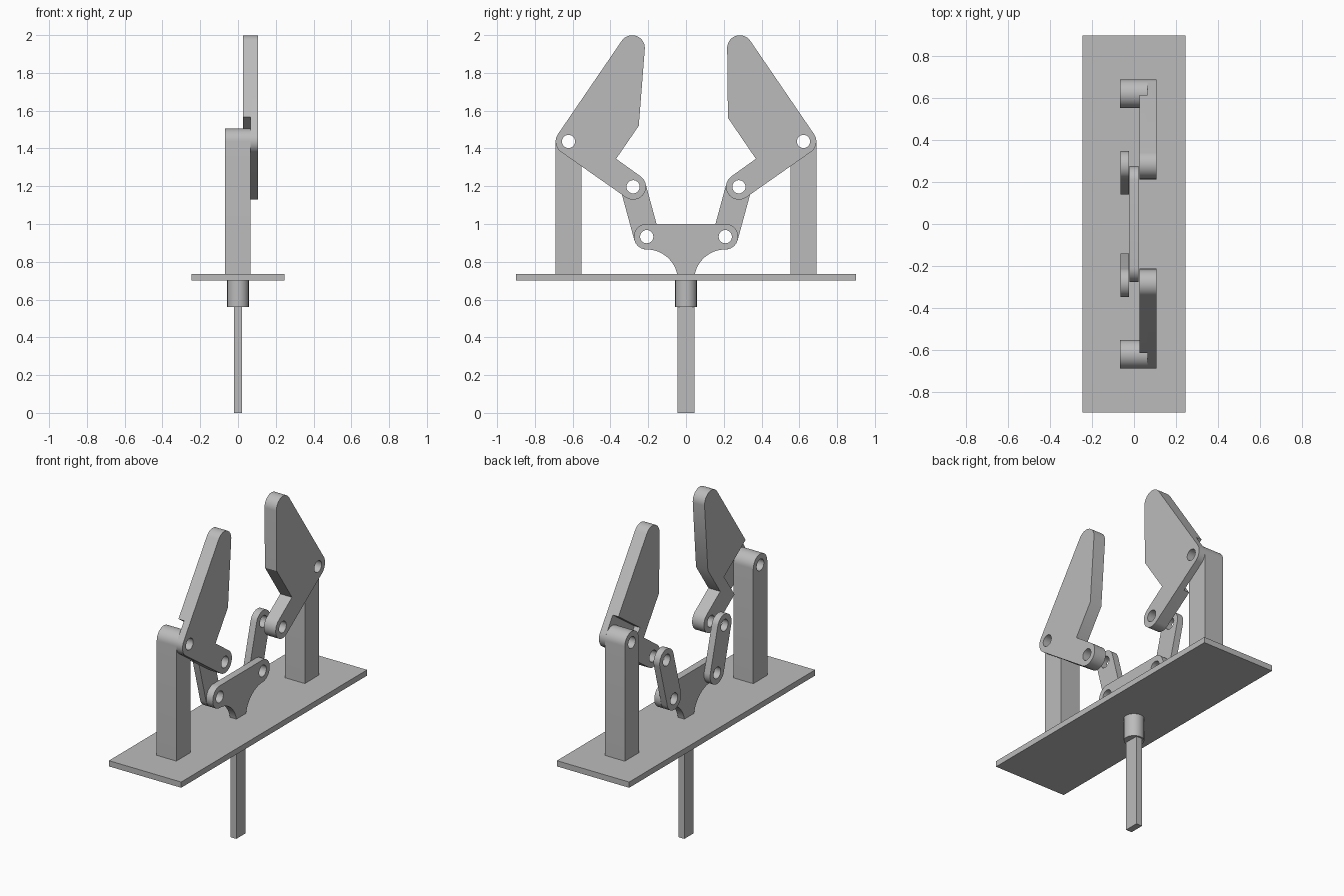
import bpy, bmesh, math
from mathutils import Vector, Matrix

cube = bpy.data.objects.get("Cube")
if cube:
    bpy.data.objects.remove(cube, do_unlink=True)

grey = bpy.data.materials.new("plain_grey")
grey.use_nodes = True
grey.diffuse_color = (0.5, 0.5, 0.5, 1)
grey.node_tree.nodes["Principled BSDF"].inputs["Base Color"].default_value = (0.5, 0.5, 0.5, 1)

PIN = 0.035      # pin hole radius
END = 0.068      # radius of rounded ends
BASE_TOP = 0.735


def finish(name, bm):
    bmesh.ops.recalc_face_normals(bm, faces=bm.faces)
    mesh = bpy.data.meshes.new(name)
    bm.to_mesh(mesh)
    bm.free()
    mesh.materials.append(grey)
    obj = bpy.data.objects.new(name, mesh)
    bpy.context.collection.objects.link(obj)
    return obj


def smooth(obj):
    bpy.ops.object.select_all(action='DESELECT')
    obj.select_set(True)
    bpy.context.view_layer.objects.active = obj
    bpy.ops.object.shade_smooth_by_angle(angle=math.radians(30))


def arc(y, z, r, a0, a1, n=20):
    return [(y + r * math.cos(a0 + (a1 - a0) * i / n),
             z + r * math.sin(a0 + (a1 - a0) * i / n)) for i in range(n + 1)]


def rounded(corners):
    """Counter-clockwise outline of straight lines tangent to corner circles (y, z, r)."""
    count = len(corners)
    angles = []
    for i, (y, z, r) in enumerate(corners):
        y2, z2, r2 = corners[(i + 1) % count]
        d = Vector((y2 - y, z2 - z))
        angles.append(math.atan2(d.y, d.x) - math.acos((r - r2) / d.length))
    points = []
    for i, (y, z, r) in enumerate(corners):
        if r == 0:
            points.append((y, z))
        else:
            sweep = (angles[i] - angles[i - 1]) % math.tau
            points += arc(y, z, r, angles[i - 1], angles[i - 1] + sweep)
    return points


def plate(name, outline, holes, x0, x1, side=1):
    """Extrude an outline with pin holes along x; side mirrors it in y."""
    bm = bmesh.new()
    for loop in [outline] + [arc(y, z, PIN, 0, math.tau, 32)[:-1] for y, z in holes]:
        verts = [bm.verts.new((x0, side * y, z)) for y, z in loop]
        for a, b in zip(verts, verts[1:] + verts[:1]):
            bm.edges.new((a, b))
    bmesh.ops.triangle_fill(bm, use_beauty=True, use_dissolve=False,
                            edges=bm.edges[:], normal=(1, 0, 0))
    ext = bmesh.ops.extrude_face_region(bm, geom=bm.faces[:])
    bmesh.ops.translate(bm, vec=(x1 - x0, 0, 0),
                        verts=[v for v in ext["geom"] if isinstance(v, bmesh.types.BMVert)])
    return finish(name, bm)


def box(name, size, matrix):
    bm = bmesh.new()
    bmesh.ops.create_cube(bm, size=1, matrix=matrix @ Matrix.Diagonal((*size, 1)))
    return finish(name, bm)


# Base plate, push rod and guide collar
box("base_plate", (0.49, 1.8, 0.035), Matrix.Translation((0, 0, BASE_TOP - 0.0175)))
box("push_rod", (0.04, 0.09, 0.72), Matrix.Translation((0, 0, 0.36)))
bm = bmesh.new()
bmesh.ops.create_cone(bm, cap_ends=True, segments=48, radius1=0.057, radius2=0.057,
                      depth=0.14, matrix=Matrix.Translation((0, 0, 0.63)))
smooth(finish("guide_collar", bm))

# Pivot positions (y, z) on one side
low, mid, top = (0.208, 0.933), (0.28, 1.197), (0.622, 1.437)

# Centre yoke: rounded ears with scooped lower sides
half = arc(0.208, 0.70, 0.165, math.pi, math.pi / 2) + arc(*low, END, -math.pi / 2, math.pi / 2)
yoke = half + [(-y, z) for y, z in reversed(half)]
smooth(plate("centre_yoke", yoke, [low, (-low[0], low[1])], -0.022, 0.022))

# Clearance pocket frame: runs along the jaw's lower arm
arm = Vector((0, mid[0] - top[0], mid[1] - top[1])).normalized()
up = Vector((0, -arm.z, arm.y))
if up.z < 0:
    up.negate()

for side, label, kink in ((-1, "front", (0.25, 1.52)), (1, "back", (0.222, 1.562))):
    # Support post with rounded top
    post = rounded([(top[0] - END, BASE_TOP - 0.01, 0), (top[0] + END, BASE_TOP - 0.01, 0), (*top, END)])
    smooth(plate(label + "_post", post, [top], -0.068, 0.065, side))

    # Connecting link
    link = rounded([(*low, END), (*mid, END)])
    smooth(plate(label + "_link", link, [low, mid], -0.065, -0.024, side))

    # Jaw with a pocket that clears the post
    shape = rounded([(*mid, END), (*top, END), (0.285, 1.932, 0.067), (*kink, 0), (0.37, 1.345, 0)])
    jaw = plate(label + "_jaw", shape, [mid, top], 0.027, 0.107, side)
    u, v = arm.copy(), up.copy()
    u.y *= side
    v.y *= side
    frame = Matrix(((1, 0, 0), (0, u.y, v.y), (0, u.z, v.z))).to_4x4()
    centre = Vector((0, side * top[0], top[1])) + u * -0.057 + v * -0.095
    cutter = box(label + "_pocket_cutter", (0.2, 0.486, 0.41),
                 Matrix.Translation(centre + Vector((-0.035, 0, 0))) @ frame)
    cutter.hide_render = True
    mod = jaw.modifiers.new("pocket", 'BOOLEAN')
    mod.operation = 'DIFFERENCE'
    mod.solver = 'EXACT'
    mod.object = cutter
    bpy.context.view_layer.objects.active = jaw
    bpy.ops.object.modifier_apply(modifier=mod.name)
    bpy.data.objects.remove(cutter, do_unlink=True)
    smooth(jaw)
